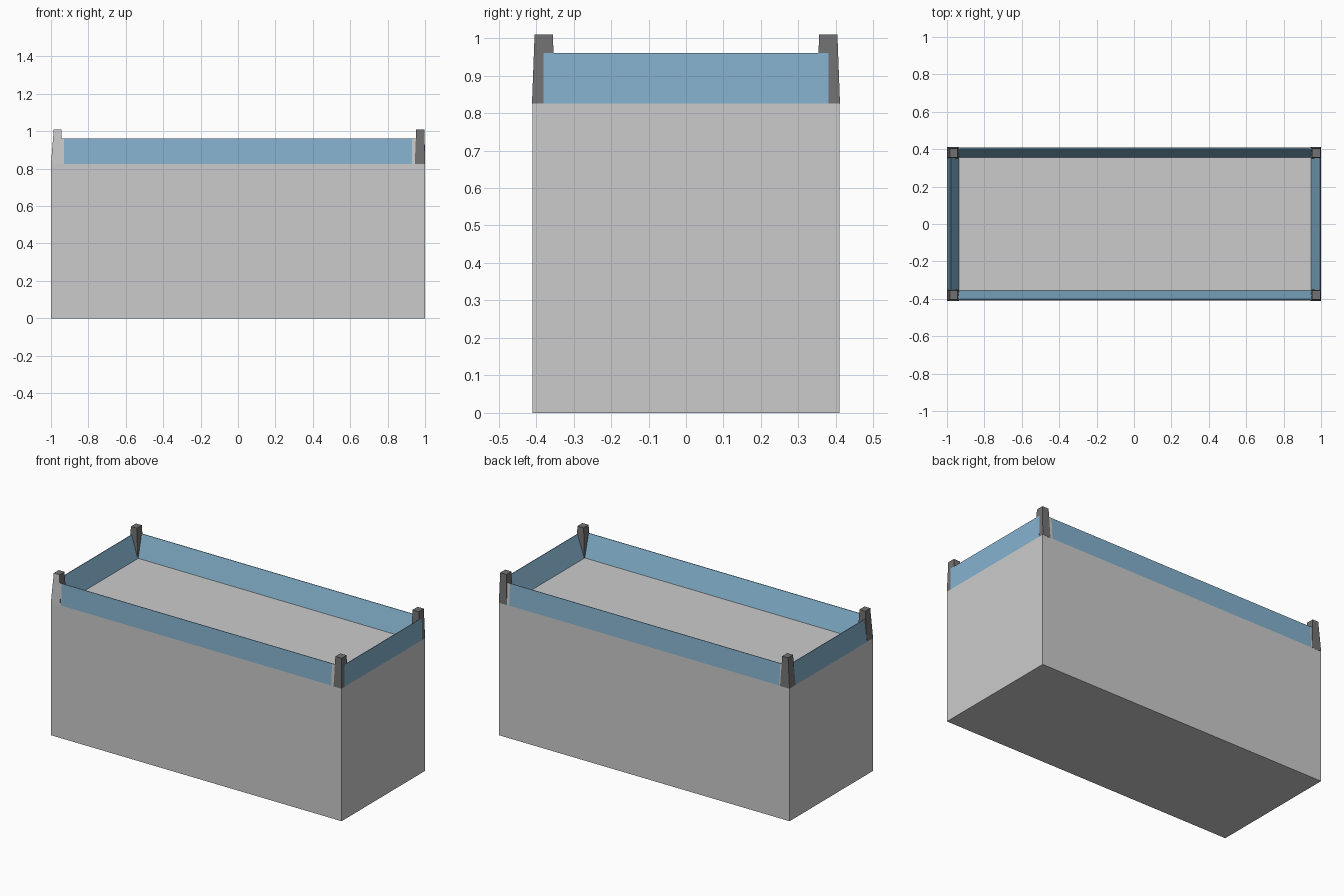
import bpy, bmesh
from mathutils import Vector

if "Cube" in bpy.data.objects:
    bpy.data.objects.remove(bpy.data.objects["Cube"])


def material(name, color):
    m = bpy.data.materials.new(name)
    m.diffuse_color = (*color, 1)
    m.use_nodes = True
    m.node_tree.nodes["Principled BSDF"].inputs["Base Color"].default_value = m.diffuse_color
    return m


grey = material("pale grey", (0.60, 0.60, 0.60))
dark = material("dark grey", (0.17, 0.17, 0.17))
blue = material("glass blue", (0.235, 0.45, 0.62))


def loft(name, rings, mats, pick=None):
    """Skin a row of matching closed rings; pick chooses a material per face."""
    bm = bmesh.new()
    loops = [[bm.verts.new(p) for p in ring] for ring in rings]
    n = len(loops[0])
    for a, b in zip(loops, loops[1:]):
        for i in range(n):
            j = (i + 1) % n
            bm.faces.new((a[i], a[j], b[j], b[i]))
    bm.faces.new(loops[0][::-1])
    bm.faces.new(loops[-1])
    bmesh.ops.recalc_face_normals(bm, faces=bm.faces)
    bm.normal_update()
    if pick:
        for f in bm.faces:
            f.material_index = pick(f.calc_center_median(), f.normal)
    me = bpy.data.meshes.new(name)
    bm.to_mesh(me)
    bm.free()
    for m in mats:
        me.materials.append(m)
    ob = bpy.data.objects.new(name, me)
    bpy.context.collection.objects.link(ob)
    return ob


def rect(x0, x1, y0, y1, z):
    return [(x0, y0, z), (x1, y0, z), (x1, y1, z), (x0, y1, z)]


BASE, RAIL, POST = 0.825, 0.96, 1.01

# solid block body
loft("body", [rect(-1, 1, -0.41, 0.41, 0), rect(-1, 1, -0.41, 0.41, BASE)], [grey])

# glass rails: wedge section, long sides have grey ends on the outer face
for s, name, out in ((-1, "front_rail", 0.405), (1, "back_rail", 0.402)):
    rings = [[(x, s * 0.41, BASE), (x, s * out, RAIL), (x, s * (out - 0.004), RAIL),
              (x, s * 0.355, BASE)] for x in (-0.96, -0.93, 0.93, 0.96)]
    loft(name, rings, [blue, grey],
         lambda c, n, s=s: 1 if abs(c.x) > 0.93 and n.y * s > 0.5 else 0)
for s, name, out, inner in ((-1, "left_rail", 0.983, 0.935), (1, "right_rail", 0.998, 0.945)):
    rings = [[(s * 1.0, y, BASE), (s * out, y, RAIL), (s * (out - 0.004), y, RAIL),
              (s * inner, y, BASE)] for y in (-0.38, 0.38)]
    loft(name, rings, [blue])

# tapered corner posts; the front left one has a pale front
for sx, xn in ((-1, "left"), (1, "right")):
    xb = (0.935, 1.0) if sx < 0 else (0.945, 1.0)
    xt = (0.945, 0.985) if sx < 0 else (0.953, 0.996)
    for sy, yn in ((-1, "front"), (1, "back")):
        pale = sx < 0 and sy < 0
        rings = [rect(sx * xb[0], sx * xb[1], sy * 0.35, sy * 0.411, BASE - 0.001),
                 rect(sx * xt[0], sx * xt[1], sy * 0.355, sy * 0.404, POST)]
        loft(f"{yn}_{xn}_post", rings, [dark, grey],
             lambda c, n, p=pale: 1 if p and n.y < -0.5 else 0)
